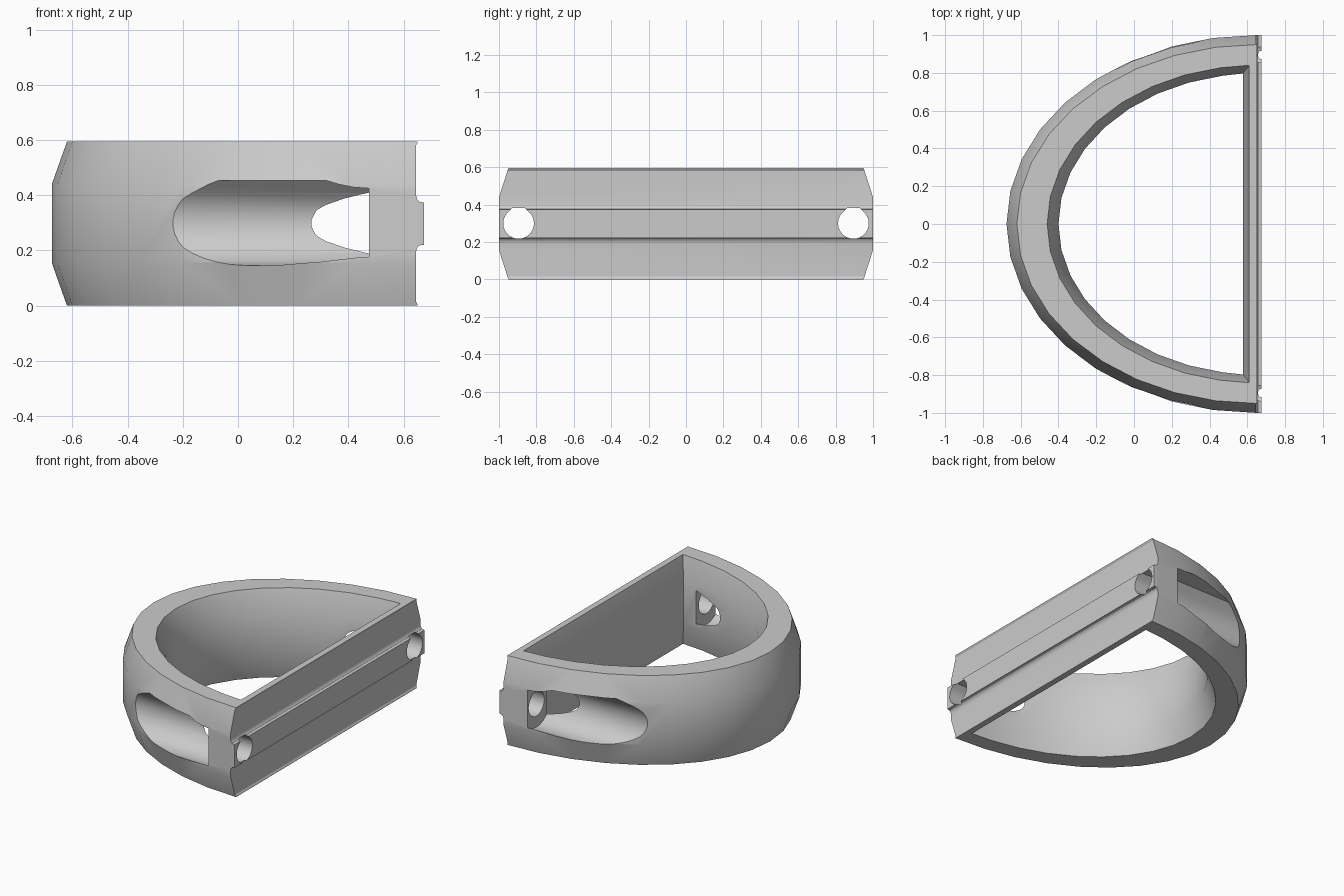
import bpy, bmesh, math
from mathutils import Vector

cube = bpy.data.objects.get("Cube")
if cube:
    bpy.data.objects.remove(cube, do_unlink=True)

H = 0.595          # height of the ring
MID = H / 2
CX = 0.65          # centre of the half ellipse
LEVELS = (0, 0.155, 0.44, H)

grey = bpy.data.materials.new("plain_grey")
grey.use_nodes = True
colour = (0.6, 0.6, 0.6, 1)
grey.diffuse_color = colour
grey.node_tree.nodes["Principled BSDF"].inputs["Base Color"].default_value = colour


def loft(name, loops):
    """Closed solid through loops with equal point counts."""
    bm = bmesh.new()
    rings = [[bm.verts.new(p) for p in loop] for loop in loops]
    n = len(rings[0])
    for a, b in zip(rings, rings[1:]):
        for i in range(n):
            j = (i + 1) % n
            bm.faces.new((a[i], a[j], b[j], b[i]))
    bm.faces.new(rings[0][::-1])
    bm.faces.new(rings[-1])
    bmesh.ops.recalc_face_normals(bm, faces=bm.faces)
    mesh = bpy.data.meshes.new(name)
    bm.to_mesh(mesh)
    bm.free()
    mesh.materials.append(grey)
    obj = bpy.data.objects.new(name, mesh)
    bpy.context.collection.objects.link(obj)
    return obj


def d_loop(rx, ry, end_x, z, reach):
    """Half ellipse in ten degree steps, closed by a straight side at end_x."""
    pts = [Vector((end_x, -ry, z))]
    for deg in range(-reach, reach + 1, 10):
        a = math.radians(deg)
        pts.append(Vector((CX - rx * math.cos(a), ry * math.sin(a), z)))
    return pts + [Vector((end_x, ry, z))]


def bore(name, y, r, x0, x1):
    """Horizontal bore along x, round below with a flat-topped roof."""
    prof = [(r * math.cos(math.radians(d)), r * math.sin(math.radians(d)))
            for d in range(135, 406, 10)]
    flat = r * math.tan(math.radians(22.5))
    prof += [(flat, r), (-flat, r)]
    return loft(name, [[(x, y + u, MID + 0.002 + v) for u, v in prof] for x in (x0, x1)])


def cut(target, cutter):
    mod = target.modifiers.new("cut", "BOOLEAN")
    mod.operation = "DIFFERENCE"
    mod.solver = "EXACT"
    mod.object = cutter
    cutter.hide_render = True


# Outer body with sloped upper and lower bands
body = loft("d_ring_body", [
    d_loop(1.27 if z in (0, H) else 1.325, 0.95 if z in (0, H) else 1.0, 0.675, z, 90)
    for z in LEVELS])

# Opening, narrowest around the middle and flared at both rims
inner = [(1.11, 0.84, 0.61), (1.05, 0.797, 0.577)]
shapes = [inner[0], inner[1], inner[1], inner[0]]
loops = [d_loop(*s, z, 80) for s, z in zip(shapes, LEVELS)]
loops = [[p - Vector((0, 0, 0.1)) for p in loops[0]]] + loops
loops.append([p + Vector((0, 0, 0.1)) for p in loops[-1]])
cutters = [loft("opening_cutter", loops)]

# Recesses above and below the central rib of the flat side
groove = [(0.8, 0.4), (0.651, 0.4), (0.651, 0.293), (0.645, 0.283), (0.645, 0.105),
          (0.648, 0.09), (0.656, 0.08), (0.666, 0.077), (0.8, 0.077)]
for side in (1, -1):
    cutters.append(loft("groove_cutter", [
        [(x, y, MID + side * v) for x, v in groove] for y in (-1.2, 1.2)]))

# Screw pockets and screw holes at both ends
for side in (1, -1):
    cutters.append(bore("pocket_cutter", side * 0.895, 0.155, -0.6, 0.475))
    cutters.append(bore("hole_cutter", side * 0.895, 0.082, 0.4, 0.8))

for c in cutters:
    cut(body, c)

# Bake the cuts and remove the cutters
bpy.context.view_layer.update()
graph = bpy.context.evaluated_depsgraph_get()
result = bpy.data.meshes.new_from_object(body.evaluated_get(graph))
body.modifiers.clear()
body.data = result
for c in cutters:
    bpy.data.objects.remove(c, do_unlink=True)

bpy.ops.object.select_all(action="DESELECT")
body.select_set(True)
bpy.context.view_layer.objects.active = body
bpy.ops.object.shade_smooth_by_angle(angle=math.radians(30))
